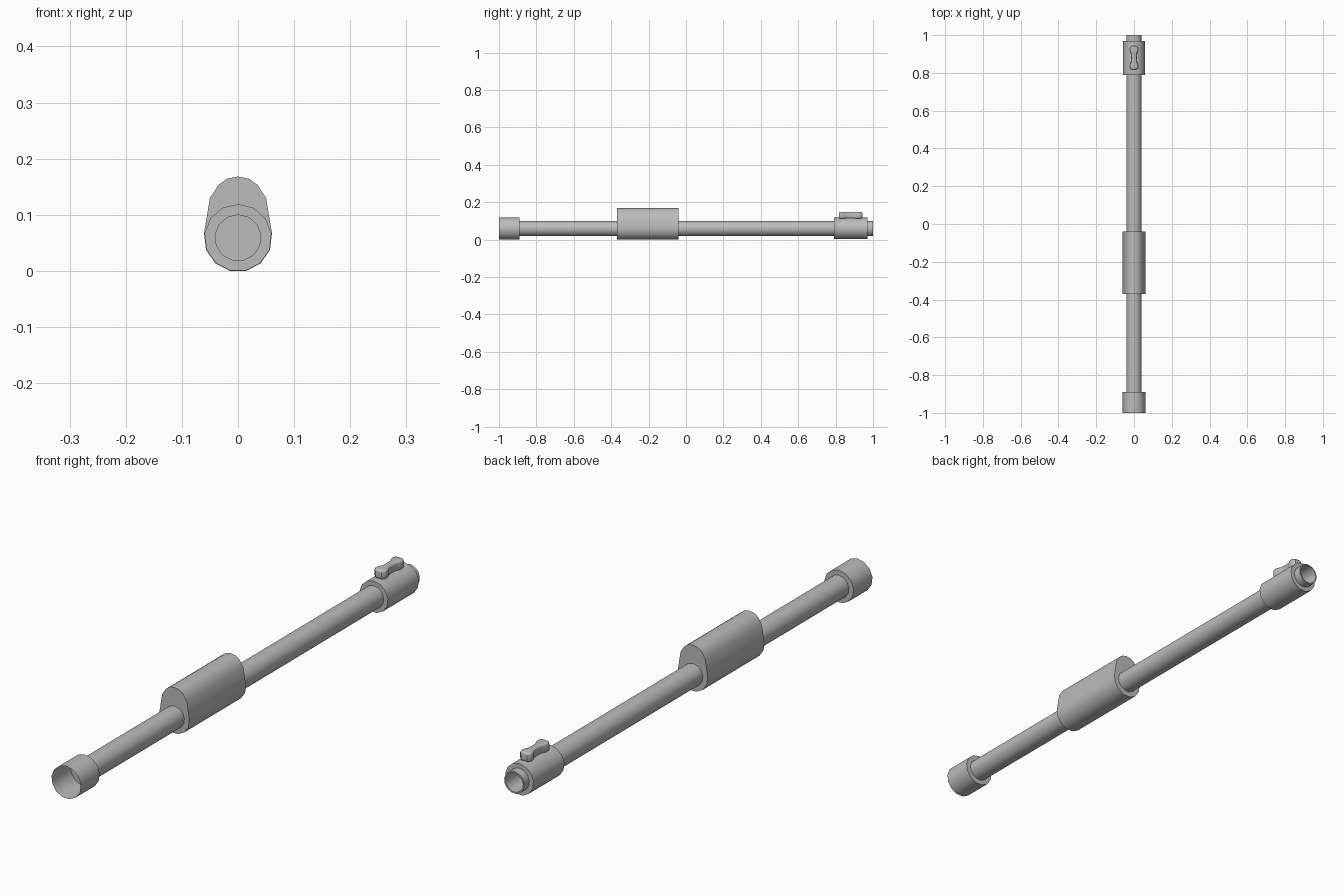
import bpy, bmesh, math

cube = bpy.data.objects.get("Cube")
if cube:
    bpy.data.objects.remove(cube, do_unlink=True)

SIDES = 13
AXIS_Z = 0.059

metal = bpy.data.materials.new("grey_metal")
grey = (0.5, 0.5, 0.5, 1)
metal.diffuse_color = grey
metal.use_nodes = True
metal.node_tree.nodes["Principled BSDF"].inputs["Base Color"].default_value = grey


def finish(name, bm, angle=40):
    """Turn a bmesh into a smooth shaded object with sharp creases."""
    bmesh.ops.recalc_face_normals(bm, faces=bm.faces)
    mesh = bpy.data.meshes.new(name)
    bm.to_mesh(mesh)
    bm.free()
    mesh.materials.append(metal)
    obj = bpy.data.objects.new(name, mesh)
    bpy.context.collection.objects.link(obj)
    bpy.ops.object.select_all(action='DESELECT')
    obj.select_set(True)
    bpy.context.view_layer.objects.active = obj
    bpy.ops.object.shade_smooth_by_angle(angle=math.radians(angle))
    return obj


def ring(radius):
    """Polygon across the axis with one corner at the top."""
    steps = [2 * math.pi * i / SIDES for i in range(SIDES)]
    return [(radius * math.sin(a), AXIS_Z + radius * math.cos(a)) for a in steps]


def lathe(name, profile, cap_start=False, cap_end=False):
    """Skin rings of (radius, y) along the tube axis."""
    bm = bmesh.new()
    rings = [[bm.verts.new((x, y, z)) for x, z in ring(r)] for r, y in profile]
    for a, b in zip(rings, rings[1:]):
        for i in range(SIDES):
            j = (i + 1) % SIDES
            bm.faces.new((a[i], a[j], b[j], b[i]))
    if cap_start:
        bm.faces.new(rings[0])
    if cap_end:
        bm.faces.new(rings[-1])
    return finish(name, bm)


def extrude(name, points, vector, bevel=0):
    """Extrude a closed outline along a vector."""
    bm = bmesh.new()
    face = bm.faces.new([bm.verts.new(p) for p in points])
    out = bmesh.ops.extrude_face_region(bm, geom=[face])
    verts = [v for v in out["geom"] if isinstance(v, bmesh.types.BMVert)]
    bmesh.ops.translate(bm, verts=verts, vec=vector)
    if bevel:
        rims = [e for e in bm.edges if abs(e.verts[0].co.z - e.verts[1].co.z) < 1e-5]
        bmesh.ops.bevel(bm, geom=rims, offset=bevel, segments=3, profile=0.5,
                        affect='EDGES')
    return finish(name, bm)


# Long tube, open at the rear, closed off inside the grip
lathe("main_tube", [(0.041, -0.89), (0.041, -0.2)], cap_end=True)
lathe("rear_tube", [(0.041, -0.2), (0.041, 1.0), (0.036, 1.0), (0.036, 0.8)],
      cap_end=True)

# Front collar: thin open cup stepping down to the tube
lathe("front_collar", [(0.06, -1.0), (0.06, -0.89), (0.041, -0.89)])

# Rear sleeve around the tube
lathe("rear_sleeve", [(0.041, 0.79), (0.058, 0.79), (0.058, 0.97), (0.041, 0.97)])

# Grip: round underside rising to a narrower rounded top
lower = [p for p in ring(0.061) if p[1] < 0.07]
upper_left = [(-0.05, 0.13), (-0.035, 0.153), (-0.02, 0.164)]
upper_right = [(-x, z) for x, z in reversed(upper_left)]
outline = lower + upper_left + [(0, 0.168)] + upper_right
extrude("grip_block", [(x, -0.37, z) for x, z in outline], (0, 0.33, 0))

# Slide button: dumbbell outline with rounded rims
half = [(0.012, -0.063), (0.021, -0.055), (0.023, -0.045), (0.02, -0.034),
        (0.015, -0.024), (0.013, 0)]
right = half + [(x, -y) for x, y in reversed(half[:-1])]
shape = right + [(-x, y) for x, y in reversed(right)]
extrude("slide_button", [(x, 0.88 + y, 0.113) for x, y in shape],
        (0, 0, 0.035), bevel=0.008)
